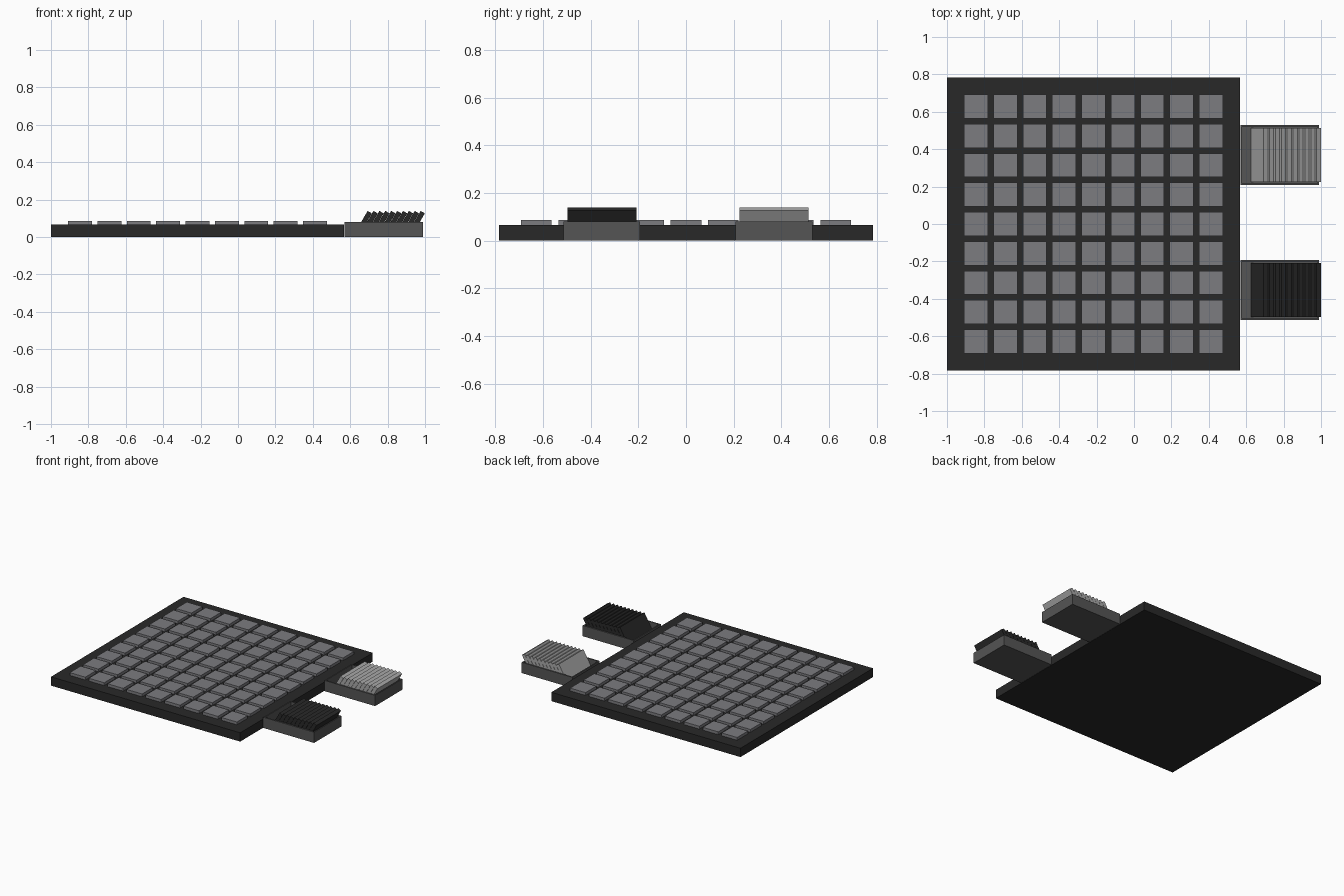
import bpy, bmesh
from math import radians, cos, sin
from mathutils import Matrix, Vector

if "Cube" in bpy.data.objects:
    bpy.data.objects.remove(bpy.data.objects["Cube"])


def material(name, r, g, b):
    m = bpy.data.materials.new(name)
    m.diffuse_color = (r, g, b, 1)
    m.use_nodes = True
    m.node_tree.nodes["Principled BSDF"].inputs["Base Color"].default_value = m.diffuse_color
    return m


dark = material("charcoal", 0.022, 0.022, 0.022)
grey = material("cell_grey", 0.2, 0.2, 0.215)
tray_grey = material("tray_grey", 0.09, 0.09, 0.09)
light = material("light_grey", 0.4, 0.4, 0.4)


def add_box(bm, lo, hi):
    lo, hi = Vector(lo), Vector(hi)
    mat = Matrix.Translation((lo + hi) / 2) @ Matrix.Diagonal((*(hi - lo), 1))
    bmesh.ops.create_cube(bm, size=1, matrix=mat)


def finish(bm, name, mat):
    bmesh.ops.recalc_face_normals(bm, faces=bm.faces[:])
    me = bpy.data.meshes.new(name)
    bm.to_mesh(me)
    bm.free()
    ob = bpy.data.objects.new(name, me)
    bpy.context.collection.objects.link(ob)
    me.materials.append(mat)
    return ob


# Square board
bm = bmesh.new()
add_box(bm, (-1, -0.784, 0), (0.567, 0.784, 0.066))
finish(bm, "board", dark)

# 9 x 9 raised cells
bm = bmesh.new()
pitch, half = 0.157, 0.064
for i in range(-4, 5):
    for j in range(-4, 5):
        x, y = -0.2165 + i * pitch, j * pitch
        add_box(bm, (x - half, y - half, 0.06), (x + half, y + half, 0.087))
finish(bm, "cells", grey)


def tray(name, yc):
    # Open box: inset the top face and push it down
    bm = bmesh.new()
    x0, x1, w, top, floor = 0.569, 0.99, 0.161, 0.08, 0.015
    add_box(bm, (x0, yc - w, 0), (x1, yc + w, top))
    bm.faces.ensure_lookup_table()
    lid = max(bm.faces, key=lambda f: f.calc_center_median().z)
    bmesh.ops.inset_region(bm, faces=[lid], thickness=0.013)
    ext = bmesh.ops.extrude_face_region(bm, geom=[lid])
    for v in (g for g in ext["geom"] if isinstance(g, bmesh.types.BMVert)):
        v.co.z = floor
    if lid.is_valid:
        bmesh.ops.delete(bm, geom=[lid], context='FACES_ONLY')
    finish(bm, name, tray_grey)


def tile_stack(name, yc, mat):
    # Row of slabs leaning towards +x
    bm = bmesh.new()
    a = radians(60)
    up, across = Vector((cos(a), sin(a))), Vector((sin(a), -cos(a)))
    length, thick, w = 0.135, 0.026, 0.145
    for k in range(10):
        peak = Vector((0.693 + k * 0.0315, 0.14))
        c = peak - up * length / 2 + across * thick / 2
        mat4 = (Matrix.Translation((c.x, yc, c.y))
                @ Matrix.Rotation(radians(30), 4, 'Y')
                @ Matrix.Diagonal((thick, 2 * w, length, 1)))
        bmesh.ops.create_cube(bm, size=1, matrix=mat4)
    finish(bm, name, mat)


# Two trays with their leaning tiles
for side, yc, mat in (("back", 0.369, light), ("front", -0.353, dark)):
    tray(side + "_tray", yc)
    tile_stack(side + "_tiles", yc, mat)
